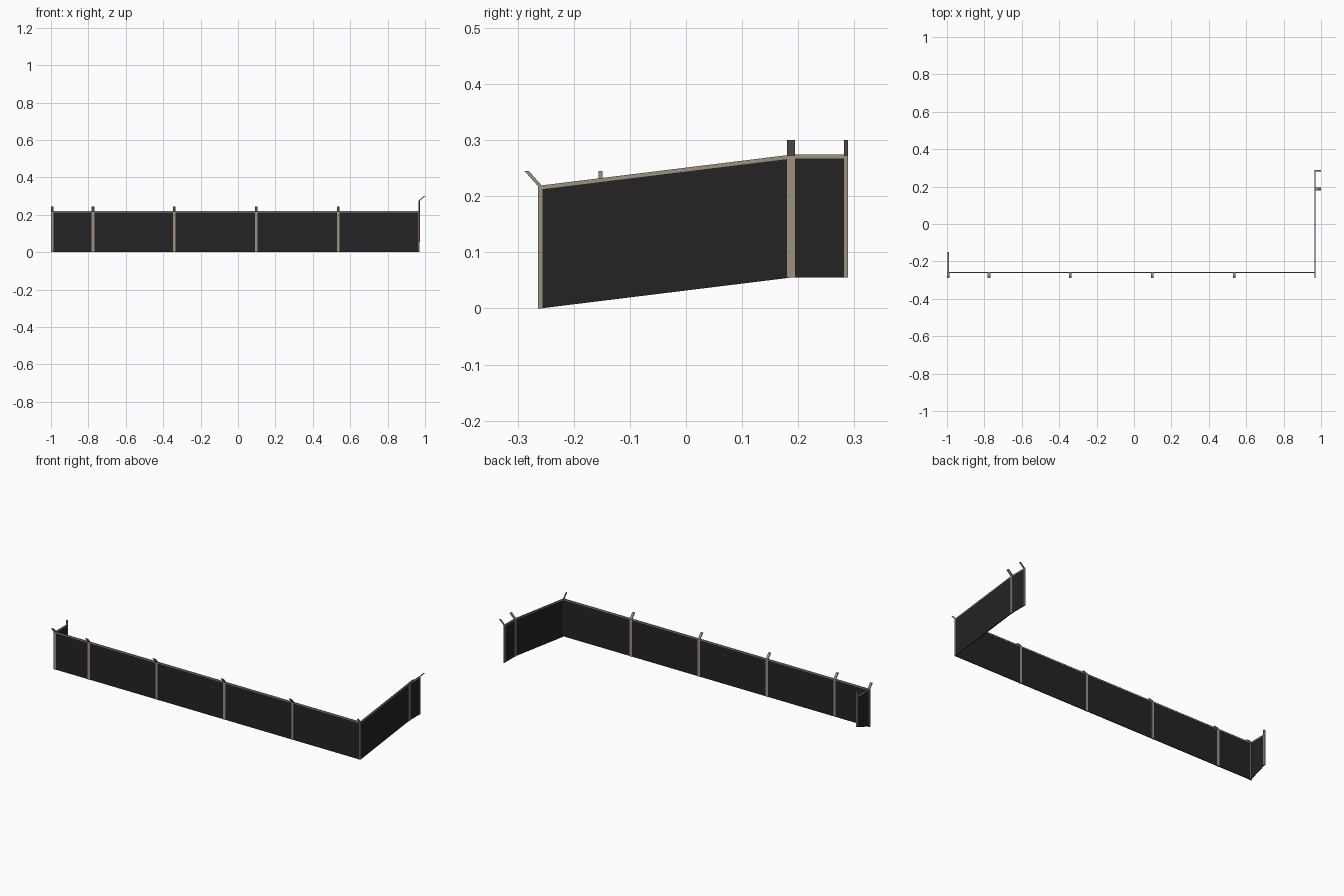
import bpy
from mathutils import Vector

if "Cube" in bpy.data.objects:
    bpy.data.objects.remove(bpy.data.objects["Cube"])


def material(name, rgb):
    m = bpy.data.materials.new(name)
    m.diffuse_color = (*rgb, 1)
    m.use_nodes = True
    m.node_tree.nodes["Principled BSDF"].inputs["Base Color"].default_value = m.diffuse_color
    return m


SCREEN = material("black screen", (0.017, 0.017, 0.017))
METAL = material("tan metal", (0.33, 0.285, 0.22))
H = 0.218  # fence height


def solid(name, bottom, top, mat):
    """Closed block from four bottom and four top corners (counter-clockwise)."""
    faces = [(3, 2, 1, 0), (4, 5, 6, 7)]
    faces += [(i, (i + 1) % 4, (i + 1) % 4 + 4, i + 4) for i in range(4)]
    me = bpy.data.meshes.new(name)
    me.from_pydata(bottom + top, [], faces)
    me.materials.append(mat)
    ob = bpy.data.objects.new(name, me)
    bpy.context.collection.objects.link(ob)


def rect(x, y, z, wx, wy):
    return [Vector((x + sx * wx / 2, y + sy * wy / 2, z))
            for sx, sy in ((-1, -1), (1, -1), (1, 1), (-1, 1))]


def strip(name, a, b, za, zb, t, mat):
    """Upright slab from plan point a to b; za and zb are (low, high) at each end."""
    a, b = Vector(a), Vector(b)
    d = (b - a).normalized()
    n = Vector((-d.y, d.x)) * t / 2
    plan = [(a - n, za), (b - n, zb), (b + n, zb), (a + n, za)]
    solid(name, [Vector((p.x, p.y, z[0])) for p, z in plan],
          [Vector((p.x, p.y, z[1])) for p, z in plan], mat)


def panel(name, a, b, za, zb):
    """Screen panel with its top rail."""
    strip(name + "_panel", a, b, za, zb, 0.004, SCREEN)
    strip(name + "_top_rail", a, b, (za[1] - 0.006, za[1] + 0.001),
          (zb[1] - 0.006, zb[1] + 0.001), 0.006, METAL)


def post(name, x, y, z0, z1, wx, wy, lean):
    """Upright post with an arm leaning outward at the top."""
    base = rect(x, y, z1, wx, wy)
    solid(name, rect(x, y, z0, wx, wy), base, METAL)
    off = Vector((*lean, 0.027))
    solid(name + "_arm", base, [p + off for p in base], METAL)


XL, XR, YF = -0.993, 0.968, -0.26

# front run of panels
xs = [XL, -0.775, -0.34, 0.097, 0.535, XR]
for i in range(5):
    panel(f"front_{i}", (xs[i], YF), (xs[i + 1], YF), (0, H), (0, H))
for i, x in enumerate(xs):
    post(f"front_post_{i}", x, YF, 0, H, 0.006 if i == 5 else 0.014, 0.008, (0, -0.024))

# short left return, lower edge rising
panel("left", (XL, YF), (XL, -0.149), (0, H), (0.04, H))
post("left_end_post", XL, -0.152, 0.04, H, 0.01, 0.007, (0, 0))

# right return: sloped panel, then a level one
R = 0.055
panel("right_slope", (XR, YF), (XR, 0.187), (0, H), (R, H + R))
panel("right_level", (XR, 0.187), (XR, 0.286), (R, H + R), (R, H + R))
post("right_mid_post", XR, 0.187, R, H + R, 0.008, 0.014, (0.028, 0))
post("right_end_post", XR, 0.285, R, H + R, 0.008, 0.007, (0.028, 0))
